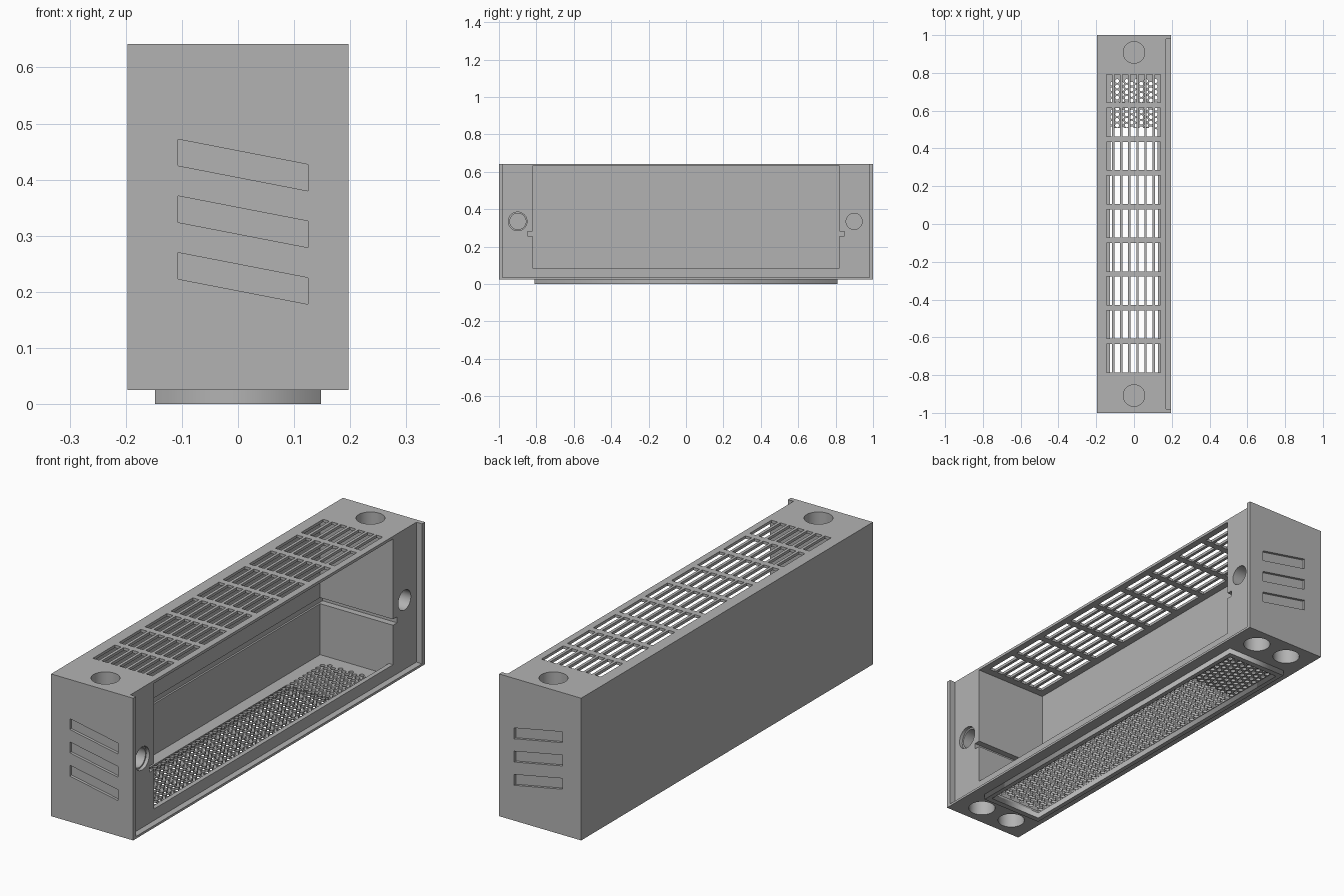
import bpy, bmesh, math
from mathutils import Matrix, Vector

old = bpy.data.objects.get("Cube")
if old:
    bpy.data.objects.remove(old, do_unlink=True)

grey = bpy.data.materials.new("plain_grey")
grey.use_nodes = True
COLOR = (0.45, 0.45, 0.45, 1)
grey.diffuse_color = COLOR
grey.node_tree.nodes["Principled BSDF"].inputs["Base Color"].default_value = COLOR


def add_box(bm, lo, hi):
    lo, hi = Vector(lo), Vector(hi)
    mat = Matrix.Translation((lo + hi) / 2) @ Matrix.Diagonal((hi - lo).to_4d())
    return bmesh.ops.create_cube(bm, size=1, matrix=mat)["verts"]


def add_cylinder(bm, centre, radius, length, axis="Z"):
    turn = Matrix.Rotation(math.pi / 2, 4, "Y") if axis == "X" else Matrix()
    bmesh.ops.create_cone(bm, cap_ends=True, segments=40, radius1=radius, radius2=radius,
                          depth=length, matrix=Matrix.Translation(centre) @ turn)


def make_object(name, bm):
    mesh = bpy.data.meshes.new(name)
    bm.to_mesh(mesh)
    bm.free()
    obj = bpy.data.objects.new(name, mesh)
    bpy.context.collection.objects.link(obj)
    mesh.materials.append(grey)
    return obj


def cut(target, bm):
    """Subtract the shapes in bm, then discard the cutter."""
    cutter = make_object("cutter", bm)
    cutter.hide_render = True
    mod = target.modifiers.new("cut", "BOOLEAN")
    mod.operation, mod.solver, mod.object = "DIFFERENCE", "EXACT", cutter
    bpy.context.view_layer.objects.active = target
    bpy.ops.object.modifier_apply(modifier=mod.name)
    bpy.data.objects.remove(cutter, do_unlink=True)


def cut_box(target, lo, hi):
    bm = bmesh.new()
    add_box(bm, lo, hi)
    cut(target, bm)


def flat_plate(name, outlines, z0, z1):
    """Plate from closed outlines; inner outlines become holes."""
    curve = bpy.data.curves.new(name, "CURVE")
    curve.dimensions, curve.fill_mode = "2D", "BOTH"
    curve.extrude = (z1 - z0) / 2
    for pts in outlines:
        spline = curve.splines.new("POLY")
        spline.points.add(len(pts) - 1)
        for p, (x, y) in zip(spline.points, pts):
            p.co = (x, y, 0, 1)
        spline.use_cyclic_u = True
    temp = bpy.data.objects.new(name + "_curve", curve)
    bpy.context.collection.objects.link(temp)
    graph = bpy.context.evaluated_depsgraph_get()
    mesh = bpy.data.meshes.new_from_object(temp.evaluated_get(graph))
    bpy.data.objects.remove(temp, do_unlink=True)
    bm = bmesh.new()
    bm.from_mesh(mesh)
    bpy.data.meshes.remove(mesh)
    bmesh.ops.remove_doubles(bm, verts=bm.verts, dist=1e-5)
    bmesh.ops.recalc_face_normals(bm, faces=bm.faces)
    bmesh.ops.translate(bm, verts=bm.verts, vec=(0, 0, (z0 + z1) / 2))
    return make_object(name, bm)


def rect(x, y):
    return [(-x, -y), (x, -y), (x, y), (-x, y)]


W, BOTTOM, TOP, FLOOR = 0.197, 0.025, 0.642, 0.035
OPEN_X, OPEN_Y = 0.128, 0.785

# Housing with lid recess, inner chamber, side opening and board groove
bm = bmesh.new()
add_box(bm, (-W, -1, BOTTOM), (W, 1, TOP))
housing = make_object("housing", bm)
cut_box(housing, (0.17, -0.98, FLOOR), (0.3, 0.98, 0.8))
cut_box(housing, (-0.18, -0.82, FLOOR), (0.15, 0.82, 0.63))
cut_box(housing, (0.1, -0.82, 0.085), (0.3, 0.82, 0.63))
cut_box(housing, (-0.188, -0.848, 0.256), (0.3, 0.848, 0.282))
cut_box(housing, (-OPEN_X, -OPEN_Y, -0.1), (OPEN_X, OPEN_Y, 0.06))

# Vent slits in the roof
bm = bmesh.new()
for row in range(9):
    for col in range(7):
        x, y = (col - 3) * 0.0427 - 0.003, (row - 4) * 0.1785 + 0.003
        add_box(bm, (x - 0.015, y - 0.075, 0.6), (x + 0.015, y + 0.075, 0.7))
cut(housing, bm)

# Blind round holes in the roof, underside and side flanges
bm = bmesh.new()
for y in (-0.908, 0.908):
    add_cylinder(bm, (0, y, TOP), 0.057, 0.2)
    for x in (-0.081, 0.081):
        add_cylinder(bm, (x, y, BOTTOM), 0.056, 0.2)
    add_cylinder(bm, (0.17, y * 0.99, 0.335), 0.043, 0.2, "X")
cut(housing, bm)
bm = bmesh.new()
add_cylinder(bm, (0.17, -0.9, 0.335), 0.05, 0.03, "X")
cut(housing, bm)

# Slanted shallow louvres in both ends
bm = bmesh.new()
for y in (-1, 1):
    for level in range(3):
        z = 0.223 + level * 0.101
        for v in add_box(bm, (-0.107, y - 0.012, z), (0.125, y + 0.012, z + 0.047)):
            if v.co.x > 0:
                v.co.z -= 0.045
cut(housing, bm)

# Perforated floor with staggered round holes
outlines = [rect(OPEN_X, OPEN_Y)]
for col in range(10):
    for row in range(52):
        cx = (col - 4.5) * 0.0255
        cy = (row - 25.75 + 0.5 * (col % 2)) * 0.0294
        outlines.append([(cx + 0.0105 * math.cos(a * math.tau / 14),
                          cy + 0.0105 * math.sin(a * math.tau / 14)) for a in range(14)])
flat_plate("perforated_floor", outlines, BOTTOM, FLOOR)

# Raised rim around the floor on the underside
flat_plate("bottom_rim", [rect(0.148, 0.81), rect(OPEN_X, OPEN_Y)], 0, BOTTOM)

# Smooth the round holes, keep edges sharp
bpy.ops.object.select_all(action="DESELECT")
housing.select_set(True)
bpy.context.view_layer.objects.active = housing
bpy.ops.object.shade_smooth_by_angle(angle=math.radians(30))
